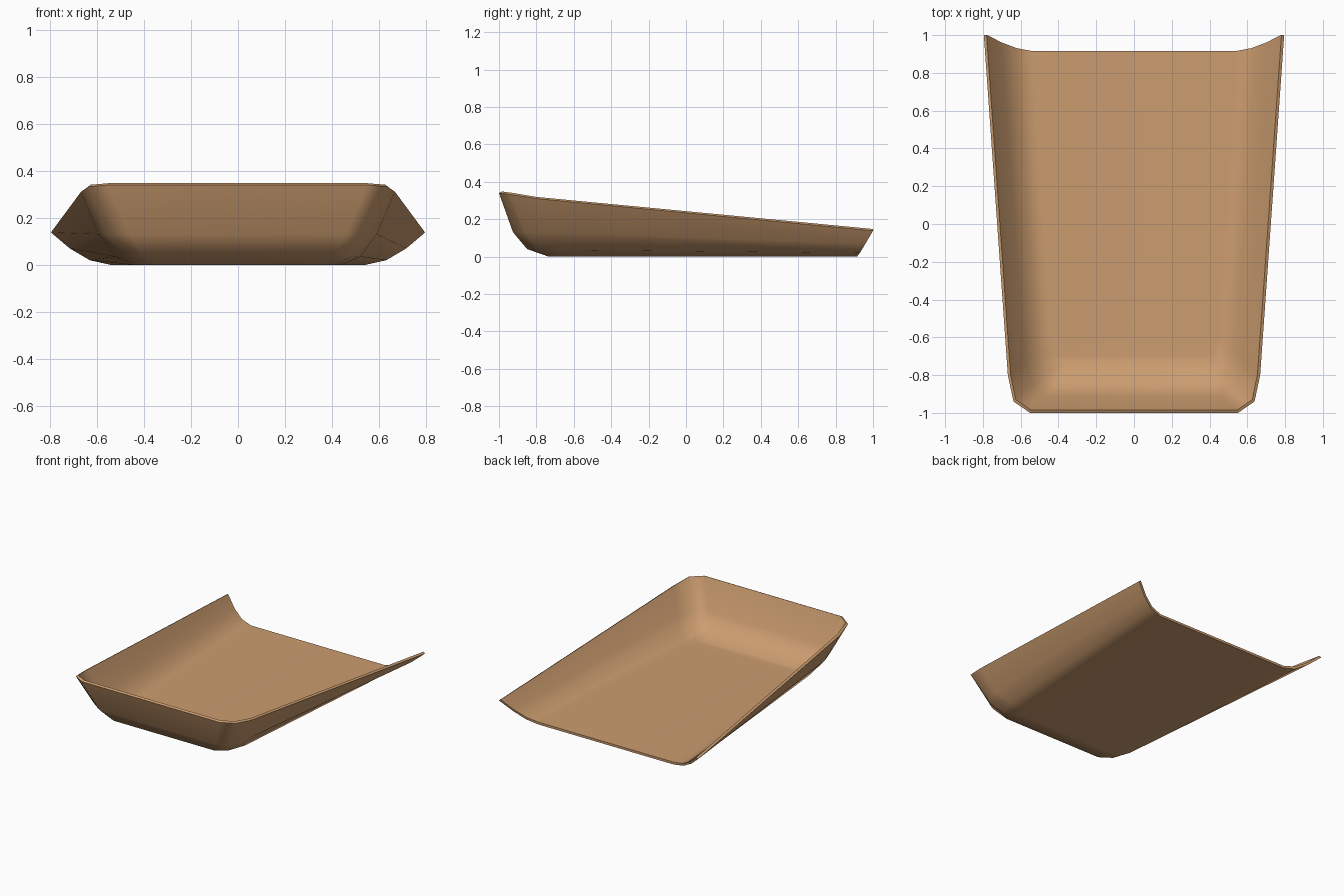
import bpy
import bmesh
import math

cube = bpy.data.objects.get("Cube")
if cube:
    bpy.data.objects.remove(cube, do_unlink=True)

# Tan clay-like colour
tan = bpy.data.materials.new("warm_tan")
tan.use_nodes = True
colour = (0.60, 0.335, 0.16, 1)
tan.diffuse_color = colour
tan.node_tree.nodes["Principled BSDF"].inputs["Base Color"].default_value = colour

# Half outlines of the outer shell, floor edge up to rim;
# each runs from the open back, along the side, round the front corner
LEVELS = [
    [(0.54, 0.915, 0.0), (0.44, -0.62, 0.0), (0.42, -0.70, 0.0), (0.35, -0.735, 0.0)],
    [(0.63, 0.93, 0.02), (0.52, -0.66, 0.035), (0.48, -0.79, 0.038), (0.40, -0.85, 0.04)],
    [(0.715, 0.96, 0.07), (0.59, -0.74, 0.13), (0.55, -0.86, 0.13), (0.46, -0.925, 0.13)],
    [(0.795, 1.0, 0.138), (0.668, -0.80, 0.31), (0.638, -0.94, 0.332), (0.55, -1.0, 0.34)],
]

bm = bmesh.new()
rings = []
for level in LEVELS:
    left = [bm.verts.new(p) for p in level]
    right = [bm.verts.new((-x, y, z)) for x, y, z in level]
    rings.append(left + right[::-1])

# Curved walls
for low, high in zip(rings, rings[1:]):
    for i in range(len(low) - 1):
        bm.faces.new((low[i], low[i + 1], high[i + 1], high[i]))

# Flat floor in strips across the width
floor = rings[0]
for i in range(len(floor) // 2 - 1):
    bm.faces.new((floor[i], floor[-1 - i], floor[-2 - i], floor[i + 1]))

# Make all normals agree, with the floor facing up into the tray
bmesh.ops.recalc_face_normals(bm, faces=bm.faces)
bm.faces.ensure_lookup_table()
if bm.faces[-3].normal.z < 0:
    bmesh.ops.reverse_faces(bm, faces=bm.faces)

mesh = bpy.data.meshes.new("scoop_tray")
bm.to_mesh(mesh)
bm.free()
mesh.materials.append(tan)
tray = bpy.data.objects.new("scoop_tray", mesh)
bpy.context.collection.objects.link(tray)
bpy.ops.object.select_all(action="DESELECT")
tray.select_set(True)
bpy.context.view_layer.objects.active = tray

# Wall thickness, grown inwards from the outer shell
shell = tray.modifiers.new("thickness", "SOLIDIFY")
shell.thickness = 0.017
shell.offset = 1
shell.use_even_offset = True
bpy.ops.object.modifier_apply(modifier=shell.name)

# Smooth walls, crisp rim, flat-looking floor
bpy.ops.object.shade_smooth_by_angle(angle=math.radians(55))
weighted = tray.modifiers.new("flat_floor_normals", "WEIGHTED_NORMAL")
weighted.keep_sharp = True
